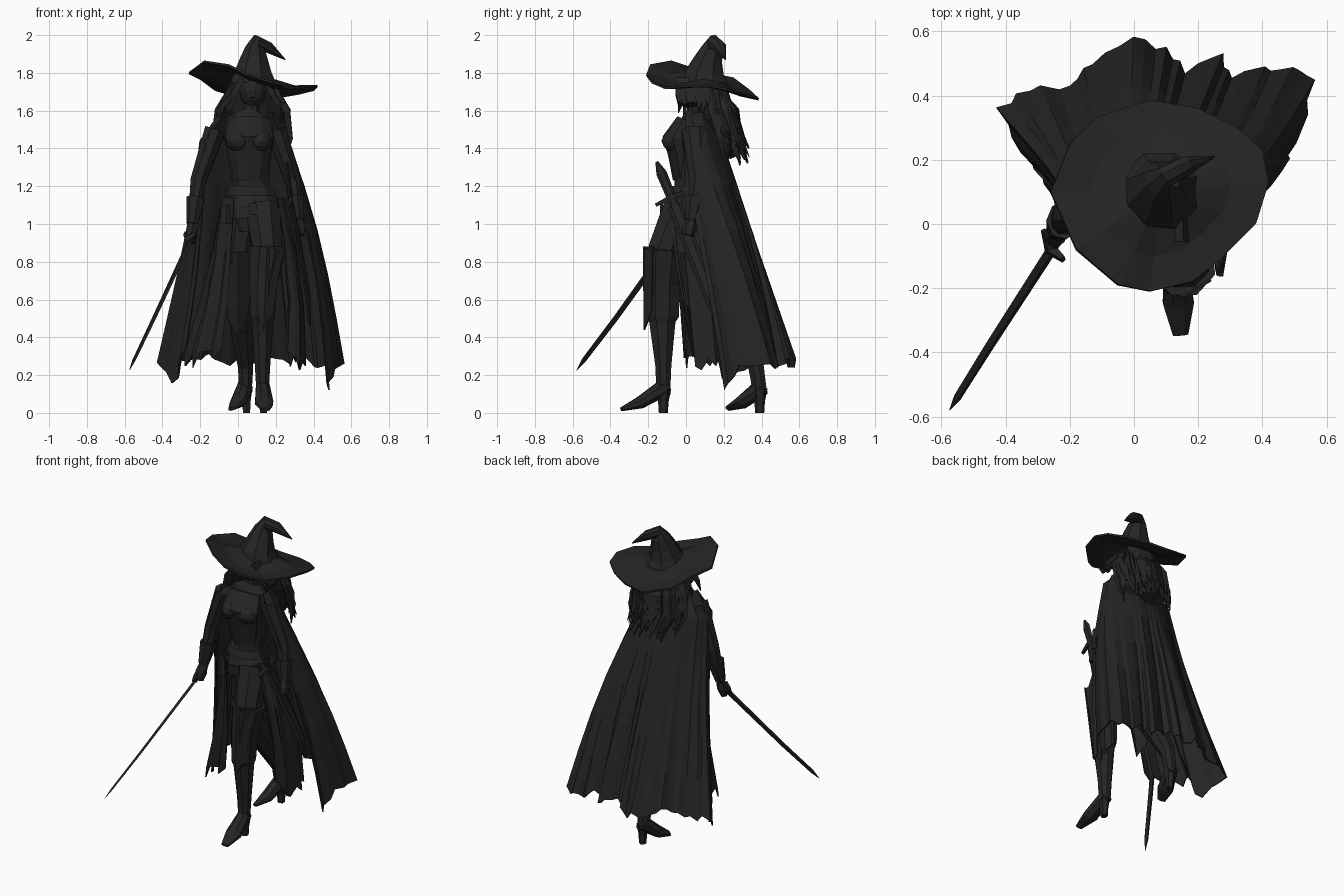
import bpy, bmesh, math, random
from mathutils import Vector, Quaternion

random.seed(4)
if "Cube" in bpy.data.objects:
    bpy.data.objects.remove(bpy.data.objects["Cube"], do_unlink=True)

# One near-black material for everything
black = bpy.data.materials.new("charcoal_black")
black.use_nodes = True
color = (.018, .018, .018, 1)
black.diffuse_color = color
shader = black.node_tree.nodes["Principled BSDF"]
shader.inputs["Base Color"].default_value = color
shader.inputs["Roughness"].default_value = .9


def finish(name, bm):
    bmesh.ops.recalc_face_normals(bm, faces=bm.faces[:])
    mesh = bpy.data.meshes.new(name)
    bm.to_mesh(mesh)
    bm.free()
    mesh.materials.append(black)
    obj = bpy.data.objects.new(name, mesh)
    bpy.context.collection.objects.link(obj)
    return obj


def bridge(bm, rows, closed):
    """Join successive rows of vertices with quads."""
    count = len(rows[0])
    for a, b in zip(rows, rows[1:]):
        for i in range(count if closed else count - 1):
            j = (i + 1) % count
            bm.faces.new((a[i], a[j], b[j], b[i]))


def tube(name, points, sides=8):
    """Loft elliptical rings along a path of (x, y, z, rx, ry)."""
    bm = bmesh.new()
    path = [Vector(p[:3]) for p in points]
    turn, last, rows = Quaternion(), Vector((0, 0, 1)), []
    for k, p in enumerate(points):
        tangent = (path[min(k + 1, len(path) - 1)] - path[max(k - 1, 0)]).normalized()
        turn = last.rotation_difference(tangent) @ turn
        last = tangent
        angles = [math.tau * (i + .5) / sides for i in range(sides)]
        rows.append([bm.verts.new(path[k] + turn @ Vector((p[3] * math.cos(a), p[-1] * math.sin(a), 0)))
                     for a in angles])
    bridge(bm, rows, True)
    bm.faces.new(rows[0][::-1])
    bm.faces.new(rows[-1])
    finish(name, bm)


def sheet(name, rows, closed=False, thickness=.008):
    bm = bmesh.new()
    bridge(bm, [[bm.verts.new(p) for p in row] for row in rows], closed)
    mod = finish(name, bm).modifiers.new("cloth", "SOLIDIFY")
    mod.thickness = thickness
    mod.offset = 0


def ellipsoid(name, place, size):
    bm = bmesh.new()
    bmesh.ops.create_icosphere(bm, subdivisions=2, radius=1)
    bmesh.ops.scale(bm, vec=size, verts=bm.verts)
    bmesh.ops.translate(bm, vec=place, verts=bm.verts)
    finish(name, bm)


def resample(keys, count):
    """Spread evenly spaced points along a coarse polyline."""
    out = []
    for i in range(count):
        t = i / (count - 1) * (len(keys) - 1)
        k = min(int(t), len(keys) - 2)
        out.append(Vector(keys[k]).lerp(Vector(keys[k + 1]), t - k))
    return out


def drape(top, hem, steps, count, fold, ragged, middle):
    """Hang irregularly folded cloth, fuller on its left, to a ragged hem."""
    upper, lower = resample(top, count), resample(hem, count)
    pleat = [random.choice((-1, 1)) * random.uniform(.3, 1) for i in range(count)]
    drop = [random.uniform(-ragged, ragged) for i in range(count)]
    rows = []
    for s in range(steps + 1):
        f = s / steps
        row = []
        for i in range(count):
            p = upper[i].lerp(lower[i], f)
            out = Vector((p.x - middle[0], p.y - middle[1], 0)).normalized()
            bulge = (.01 + .03 * out.x) * math.sin(math.pi * f)
            p += out * (pleat[i] * fold * f + bulge)
            p.z += drop[i] * f ** 4
            row.append(p)
        rows.append(row)
    return rows


# Cloak: collar over the shoulders, then a folded fall to a ragged hem
collar = [(-.08, 0, 1.57), (-.1, .03, 1.58), (-.08, .08, 1.59), (-.02, .1, 1.6), (.03, .1, 1.6),
          (.08, .1, 1.6), (.13, .1, 1.6), (.18, .08, 1.59), (.2, .03, 1.58), (.18, 0, 1.57)]
shoulder = [(-.17, -.03), (-.2, .05), (-.17, .12), (-.07, .17), (.03, .19),
            (.1, .19), (.17, .17), (.25, .11), (.27, .05), (.24, -.01)]
shoulder = [(x, y, 1.44) for x, y in shoulder]
hem = [(-.28, .14, .33), (-.34, .22, .15), (-.42, .36, .28), (-.33, .42, .28), (-.19, .42, .29), (-.13, .5, .28),
       (0, .57, .26), (.1, .54, .27), (.16, .47, .29), (.27, .52, .27), (.31, .46, .28), (.4, .48, .26),
       (.5, .49, .25), (.565, .45, .25), (.51, .28, .27), (.47, .2, .12)]
cloak = drape(shoulder, hem, 5, 46, .014, .03, (.06, .1))
sheet("cloak", [resample(collar, 46)] + cloak)

# Coat tails hanging at each side of the hips
tails = {
    "coat_tail_right": ([(-.02, -.1, 1.14), (-.08, -.04, 1.14), (-.08, .1, 1.14)],
                        [(-.1, -.01, .32), (-.25, .01, .26), (-.27, .2, .3)]),
    "coat_tail_left": ([(.2, -.08, 1.14), (.24, -.02, 1.14), (.22, .1, 1.14)],
                       [(.25, .03, .32), (.34, .05, .25), (.34, .22, .3)]),
}
for name, (top, bottom) in tails.items():
    sheet(name, drape(top, bottom, 3, 11, .02, .04, (.08, .05)))

# Torso, bodice and belts
tube("torso", [(.08, .01, .96, .1, .09), (.08, .01, 1.08, .15, .12), (.07, .02, 1.2, .1, .08),
               (.06, .02, 1.35, .12, .09), (.06, .03, 1.47, .14, .09), (.06, .04, 1.56, .12, .06),
               (.07, .05, 1.6, .045, .045), (.08, .05, 1.67, .04, .04)], 10)
tube("bodice", [(.06, -.01, 1.24, .09, .06), (.06, -.03, 1.37, .115, .065), (.06, -.045, 1.45, .135, .08),
                (.06, 0, 1.55, .11, .05)], 10)
for side, x in (("right", 0), ("left", .12)):
    ellipsoid("bust_" + side, (x, -.06, 1.44), (.065, .07, .06))
tube("waist_belt", [(.07, .01, 1.15, .14, .115), (.07, .01, 1.2, .12, .1)], 10)
tube("hip_belt", [(.09, .01, 1.04, .16, .13), (.08, .01, 1.1, .155, .125)], 10)
tube("buckle", [(.08, -.13, 1.05, .03, .01), (.08, -.13, 1.11, .03, .01)], 4)
tube("belt_pouch", [(-.06, -.05, 1, .04, .05), (-.06, -.05, 1.1, .035, .04)], 6)

# Head and hair
ellipsoid("head", (.08, .05, 1.71), (.075, .085, .1))
tube("nose", [(.08, -.04, 1.67, .014, .012), (.08, -.03, 1.72, .006, .006)], 4)
tube("hair_mass", [(.08, .27, 1.36, .09, .04), (.08, .22, 1.47, .15, .06), (.08, .17, 1.58, .16, .09),
                   (.08, .11, 1.74, .11, .1)], 9)
for i in range(44):
    across = math.sin(i * 2.4)
    x = .08 + .18 * across
    back = .28 - .1 * across ** 2
    end = random.uniform(1.31, 1.45)
    wave = random.uniform(-.02, .02)
    tube("back_strand", [(.08 + .1 * across, .14, 1.74, .02, .02), (x, back - .03 + wave, 1.6, .024, .024),
                         (x - wave, back, (1.6 + end) / 2, .024, .02),
                         (x + wave, back + .04 + wave, end, .003, .003)], 4)
for sign in (-1, 1):
    for i in range(6):
        y = -.04 + i * .025
        wide = .13 + random.uniform(0, .06)
        end = random.uniform(1.55, 1.66)
        tube("side_strand", [(.08 + sign * .06, y, 1.77, .02, .02), (.08 + sign * .1, y, 1.69, .022, .022),
                             (.08 + sign * (wide - .02), y + .01, 1.63, .016, .016),
                             (.08 + sign * wide, y, end, .003, .003)], 4)

# Hat: swept brim and bent crown
rim = [(-.26, .1, 1.8), (-.2, .25, 1.77), (-.12, .33, 1.71), (.05, .385, 1.66), (.2, .36, 1.67),
       (.32, .3, 1.69), (.4, .23, 1.71), (.42, .13, 1.73), (.38, 0, 1.73), (.27, -.11, 1.72),
       (.18, -.18, 1.75), (.05, -.21, 1.79), (-.05, -.19, 1.84), (-.18, -.08, 1.86)]
heart = Vector((.08, .1, 1.78))
brim = []
for f, sag in ((.28, 0), (.65, -.02), (1, 0)):
    brim.append([heart.lerp(Vector(p), f) + Vector((0, 0, sag)) for p in rim])
sheet("hat_brim", brim, True, .012)
tube("hat_crown", [(.08, .1, 1.75, .13, .13), (.08, .1, 1.8, .105, .11), (.085, .12, 1.87, .078, .08),
                   (.09, .14, 1.93, .055, .06), (.095, .145, 1.965, .04, .035), (.16, .18, 1.935, .035, .03),
                   (.25, .21, 1.87, .003, .003)], 8)

# Arms with full sleeves and flared gauntlets
arms = {
    "right": [(-.25, -.05, .9), (-.24, -.02, 1), (-.21, .03, 1.23), (-.12, .04, 1.5)],
    "left": [(.33, .01, .94), (.32, .03, 1.02), (.29, .07, 1.23), (.2, .04, 1.5)],
}
for side, (hand, wrist, elbow, top) in arms.items():
    tube("arm_" + side, [wrist + (.028, .03), elbow + (.045, .055), top + (.06, .07)])
    cuff = Vector(wrist).lerp(Vector(elbow), .6)
    tube("gauntlet_" + side, [wrist + (.032, .034), tuple(cuff) + (.052, .06)], 7)
    tube("hand_" + side, [hand + (.025, .03), tuple(Vector(hand).lerp(Vector(wrist), .5)) + (.034, .04),
                          wrist + (.025, .026)], 6)

# Drawn sword
tube("sword_blade", [(-.25, -.07, .92, .02, .012), (-.45, -.38, .49, .017, .01),
                     (-.55, -.54, .28, .015, .008), (-.575, -.58, .225, .001, .001)], 4)
tube("sword_grip", [(-.25, -.07, .92, .015, .015), (-.22, -.02, 1, .018, .018)], 6)
tube("sword_guard", [(-.28, -.02, .95, .01, .014), (-.26, -.08, .915, .022, .028), (-.22, -.11, .95, .01, .014)], 4)

# Sheathed weapon on the left hip
tube("scabbard", [(.38, .18, .47, .008, .02), (.37, .13, .62, .016, .036), (.28, -.06, 1.1, .02, .04)], 6)
tube("scabbard_hilt", [(.28, -.06, 1.1, .014, .025), (.265, -.13, 1.27, .014, .028), (.26, -.155, 1.33, .004, .008)], 6)
tube("hilt_guard", [(.27, -.16, 1.1, .01, .012), (.28, -.08, 1.14, .014, .018), (.28, -.01, 1.17, .01, .012)], 4)

# Legs and cuffed boots, listed from the ground up
legs = {
    "left": [(.13, -.12, .12, .036, .04), (.13, -.12, .25, .044, .046), (.13, -.125, .48, .062, .075),
             (.13, -.125, .51, .07, .095), (.135, -.125, .68, .08, .1), (.155, -.115, .87, .105, .115)],
    "right": [(.04, .39, .12, .036, .04), (.04, .37, .25, .044, .046), (.02, .25, .45, .064, .07),
              (.02, .24, .48, .068, .085), (0, .12, .64, .075, .09), (0, .06, .84, .095, .1)],
}
hips = {"left": (.13, -.02, 1.08, .1, .11), "right": (.03, .03, 1.06, .1, .1)}
toes = {"left": (.145, -.345, .018), "right": (-.03, .22, .022)}
for side, boot in legs.items():
    tube("boot_" + side, boot)
    knee, cuff, ankle = boot[-2], boot[-1], Vector(boot[0][:3])
    tube("thigh_" + side, [knee[:3] + (.06, .07), cuff[:3] + (.085, .09), hips[side]])
    toe = Vector(toes[side])
    instep = ankle.lerp(toe, .55) - Vector((0, 0, .01))
    tube("foot_" + side, [tuple(ankle + Vector((0, .015, .02))) + (.038, .05), tuple(instep) + (.052, .034),
                          tuple(toe) + (.026, .01)])
    x, y = ankle.x + .005, ankle.y
    tube("heel_" + side, [(x, y, 0, .022, .024), (x, y, .06, .025, .028), (x, y, .13, .036, .042)], 6)
    # Folded flap over the knee
    low = [(knee[0] + s * .05, knee[1] - .095 + abs(s) * .04, knee[2] - .14 - .1 * (1 - abs(s))) for s in (-1, 0, 1)]
    high = [(cuff[0] + s * .085, cuff[1] - .11 + abs(s) * .05, cuff[2] + .01) for s in (-1, 0, 1)]
    sheet("knee_flap_" + side, [low, high])
